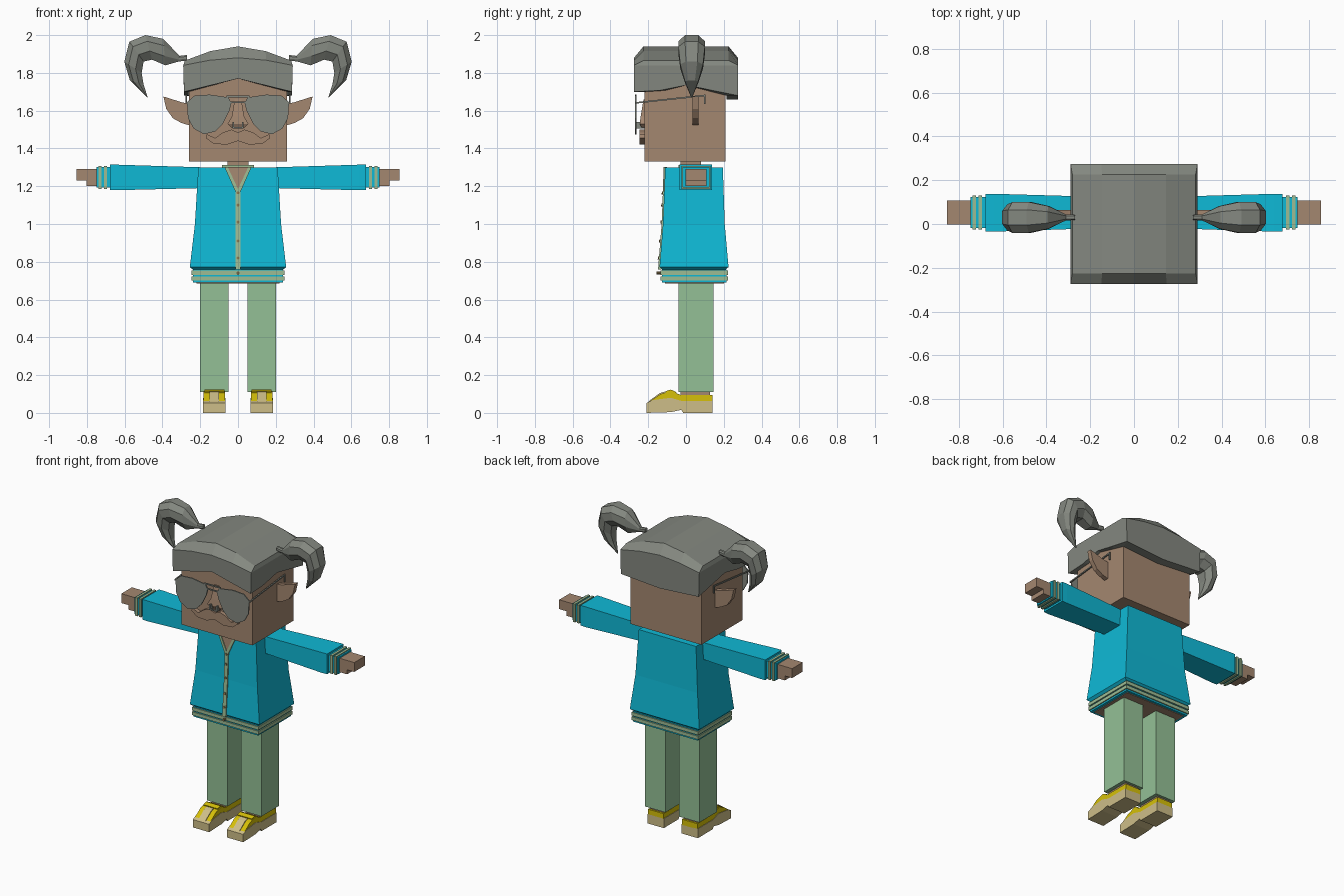
import bpy, bmesh, math

if "Cube" in bpy.data.objects:
    bpy.data.objects.remove(bpy.data.objects["Cube"])


def material(name, *rgb):
    col = [((c / 255 + 0.055) / 1.055) ** 2.4 if c > 10 else c / 255 / 12.92 for c in rgb] + [1]
    m = bpy.data.materials.new(name)
    m.use_nodes = True
    m.diffuse_color = col
    m.node_tree.nodes["Principled BSDF"].inputs["Base Color"].default_value = col
    return m


SKIN = material("skin brown", 164, 135, 112)
BLUE = material("jacket blue", 15, 185, 214)
GREEN = material("trouser green", 148, 192, 150)
GREY = material("hat grey", 132, 136, 128)
YELLOW = material("shoe yellow", 214, 192, 8)
KHAKI = material("sole khaki", 206, 190, 136)
TRIM = material("trim green", 158, 188, 148)
BUTTON = material("button brown", 140, 120, 80)


def finish(name, bm, mat, mirror=False):
    bmesh.ops.recalc_face_normals(bm, faces=bm.faces)
    me = bpy.data.meshes.new(name)
    bm.to_mesh(me)
    bm.free()
    me.materials.append(mat)
    ob = bpy.data.objects.new(name, me)
    bpy.context.collection.objects.link(ob)
    if mirror:
        ob.modifiers.new("Mirror", 'MIRROR')
    return ob


def loft(name, rings, mat, mirror=False, caps=True):
    """Skin a list of equal-length point rings."""
    bm = bmesh.new()
    vs = [[bm.verts.new(p) for p in r] for r in rings]
    n = len(vs[0])
    for a, b in zip(vs, vs[1:]):
        for i in range(n):
            j = (i + 1) % n
            bm.faces.new((a[i], a[j], b[j], b[i]))
    if caps:
        bm.faces.new(vs[0])
        bm.faces.new(vs[-1])
    return finish(name, bm, mat, mirror)


def rect_z(z, x0, x1, y0, y1):
    return [(x0, y0, z), (x1, y0, z), (x1, y1, z), (x0, y1, z)]


def rect_x(x, y0, y1, z0, z1):
    return [(x, y0, z0), (x, y1, z0), (x, y1, z1), (x, y0, z1)]


def box(name, x, y, z, mat, mirror=False):
    return loft(name, [rect_z(h, *x, *y) for h in z], mat, mirror)


def front_plate(name, pts, y0, y1, mat, mirror=False):
    """Outline in x, z with thickness along y; y0 and y1 may depend on z."""
    f = [v if callable(v) else (lambda z, v=v: v) for v in (y0, y1)]
    return loft(name, [[(x, g(z), z) for x, z in pts] for g in f], mat, mirror)


def side_plate(name, pts, x0, x1, mat, mirror=False):
    return loft(name, [[(x, y, z) for y, z in pts] for x in (x0, x1)], mat, mirror)


def sym(half):
    return half + [(-x, z) for x, z in reversed(half) if x > 0]


# Head, neck, nose, moustache and ears
box("head", (-.26, .26), (-.22, .21), (1.33, 1.82), SKIN)
box("neck", (-.055, .055), (-.03, .08), (1.25, 1.34), SKIN)
loft("nose", [rect_z(1.66, -.018, .018, -.225, -.2),
              rect_z(1.57, -.032, .032, -.24, -.2),
              rect_z(1.53, -.055, .055, -.245, -.2),
              rect_z(1.51, -.035, .035, -.235, -.2)], SKIN)
for side in (-1, 1):
    box("nose_ring_side", (side * .024 - .004, side * .024 + .004), (-.262, -.22), (1.505, 1.54), GREY)
box("nose_ring_bottom", (-.028, .028), (-.262, -.254), (1.505, 1.513), GREY)
front_plate("moustache", sym([(0, 1.485), (.035, 1.5), (.08, 1.485), (.12, 1.455), (.165, 1.475),
                              (.17, 1.455), (.13, 1.425), (.06, 1.42), (0, 1.44)]), -.245, -.21, SKIN)
front_plate("ear", [(.25, 1.635), (.3, 1.645), (.395, 1.675), (.38, 1.61), (.345, 1.56),
                    (.3, 1.535), (.25, 1.52)], .035, .065, SKIN, True)

# Sunglasses
front_plate("lens", [(.05, 1.67), (.15, 1.685), (.23, 1.68), (.27, 1.645), (.265, 1.56), (.235, 1.505),
                     (.18, 1.475), (.12, 1.49), (.08, 1.53), (.045, 1.6), (.035, 1.64)],
            -.27, -.262, GREY, True)
for z in (1.645, 1.675):
    box("glasses_bridge", (-.06, .06), (-.27, -.262), (z - .004, z + .004), GREY)
side_plate("glasses_temple", [(-.27, 1.637), (.095, 1.676), (.095, 1.635), (.103, 1.635),
                              (.103, 1.685), (-.27, 1.645)], .27, .278, GREY, True)


# Hat: arched top, bevelled front and back, wavy lower edge
def arch(x):
    return 1 - abs(x / .29) ** 1.7


XS = [-.29, -.15, 0, .15, .29]
YS = [-.14, 0, .14]
PERIM = ([(x, -.275) for x in XS] + [(.29, y) for y in YS]
         + [(x, .275) for x in reversed(XS)] + [(-.29, y) for y in reversed(YS)])


def hem(x, y):
    if y < -.27:
        return 1.7 + .07 * (1 - abs(x) / .29)
    if y > .27:
        return 1.66 + .02 * abs(x) / .29
    return 1.735 - abs(y) * .2


def hat_ring(sx, sy, height):
    return [(x * sx, y * sy, height(x, y)) for x, y in PERIM]


hat = loft("hat", [hat_ring(.9, .78, hem), hat_ring(.985, 1, hem),
                   hat_ring(1, 1, lambda x, y: 1.84 + .04 * arch(x)),
                   hat_ring(.97, .82, lambda x, y: 1.865 + .075 * arch(x))], GREY, caps=False)
rows = [[(x * .97, y * .82, 1.865 + .075 * arch(x)) for x in XS] for y in [-.275] + YS + [.275]]
bm = bmesh.new()
grid = [[bm.verts.new(p) for p in r] for r in rows]
for a, b in zip(grid, grid[1:]):
    for i in range(len(XS) - 1):
        bm.faces.new((a[i], a[i + 1], b[i + 1], b[i]))
crown = finish("hat_crown", bm, GREY)

# Curled pigtails: inner point, outer point, half depth for each section
TAIL = [(.27, 1.865, .27, 1.895, .012), (.315, 1.86, .31, 1.89, .014), (.385, 1.84, .395, 1.98, .052),
        (.455, 1.87, .49, 2, .07), (.5, 1.86, .575, 1.965, .07), (.51, 1.8, .602, 1.86, .06),
        (.5, 1.74, .572, 1.76, .035), (.478, 1.67, .484, 1.672, .003)]
rings = []
for ix, iz, ox, oz, d in TAIL:
    ring = []
    for t, s in [(0, -.5), (.35, -1), (.75, -1), (1, -.5), (1, .5), (.75, 1), (.35, 1), (0, .5)]:
        ring.append((ix + (ox - ix) * t, .03 + d * s, iz + (oz - iz) * t))
    rings.append(ring)
loft("pigtail", rings, GREY, True)

# Jacket body with flared hem
loft("jacket", [rect_z(.755, -.235, .235, -.12, .205), rect_z(.772, -.255, .255, -.14, .225),
                rect_z(1, -.228, .228, -.122, .205), rect_z(1.3, -.21, .21, -.11, .195)], BLUE)
box("waistband", (-.238, .238), (-.128, .215), (.69, .76), BLUE)
box("jacket_lining", (-.22, .22), (-.11, .2), (.686, .7), SKIN)
for z in (.712, .742):
    box("waist_stripe", (-.245, .245), (-.135, .222), (z - .011, z + .011), TRIM)


def chest(z):
    return -.14 + (z - .772) * .079 if z < 1 else -.122 + (z - 1) * .04


def raised(h):
    return lambda z: chest(z) - h


# Neck opening, placket, buttons and collar
front_plate("neck_opening", [(-.06, 1.302), (.06, 1.302), (0, 1.18)], raised(.003), raised(-.01), SKIN)
front_plate("neck_trim", [(.055, 1.303), (.072, 1.303), (.013, 1.17), (0, 1.17), (0, 1.185)],
            raised(.008), raised(-.01), TRIM, True)
for lo, hi in ((.76, 1), (1, 1.18)):
    front_plate("placket", [(-.013, lo), (.013, lo), (.013, hi), (-.013, hi)],
                raised(.007), raised(-.01), TRIM)
for z in (.74, .82, .91, 1.01, 1.1, 1.165):
    front_plate("button", [(.008 * math.cos(a * math.pi / 4), z + .008 * math.sin(a * math.pi / 4))
                           for a in range(8)], raised(.013), raised(-.01), BUTTON)
box("collar", (-.085, .085), (-.04, .11), (1.29, 1.313), TRIM)

# Sleeves, cuffs and hands
loft("sleeve", [rect_x(.19, -.02, .125, 1.19, 1.3), rect_x(.64, -.035, .138, 1.179, 1.314),
                rect_x(.678, -.035, .138, 1.18, 1.314)], BLUE, True)
box("cuff", (.67, .748), (-.018, .124), (1.192, 1.302), BLUE, True)
for x in (.702, .73):
    box("cuff_stripe", (x - .008, x + .008), (-.025, .131), (1.186, 1.308), TRIM, True)
box("hand", (.74, .855), (-.002, .108), (1.23, 1.292), SKIN, True)
box("hand_heel", (.74, .802), (-.002, .108), (1.2, 1.235), SKIN, True)

# Legs and shoes
box("trouser_leg", (.05, .2), (-.04, .145), (.11, .74), GREEN, True)
box("ankle", (.075, .175), (-.03, .128), (.08, .13), SKIN, True)
side_plate("sole", [(-.21, 0), (-.08, .004), (-.025, .016), (-.015, 0), (.14, 0), (.14, .062),
                    (-.02, .062), (-.08, .08), (-.175, .068), (-.21, .052)], .065, .185, KHAKI, True)
side_plate("shoe_upper", [(-.19, .062), (-.135, .1), (-.08, .117), (-.03, .095), (.14, .095),
                          (.14, .058), (-.02, .058), (-.08, .072), (-.17, .06)], .068, .182, YELLOW, True)
side_plate("shoe_tongue", [(-.2, .06), (-.14, .104), (-.115, .112), (-.115, .09), (-.18, .058)],
           .1, .15, KHAKI, True)
side_plate("shoe_strap", [(-.105, .1), (-.11, .115), (-.08, .123), (-.05, .11), (-.06, .095)],
           .072, .178, YELLOW, True)
